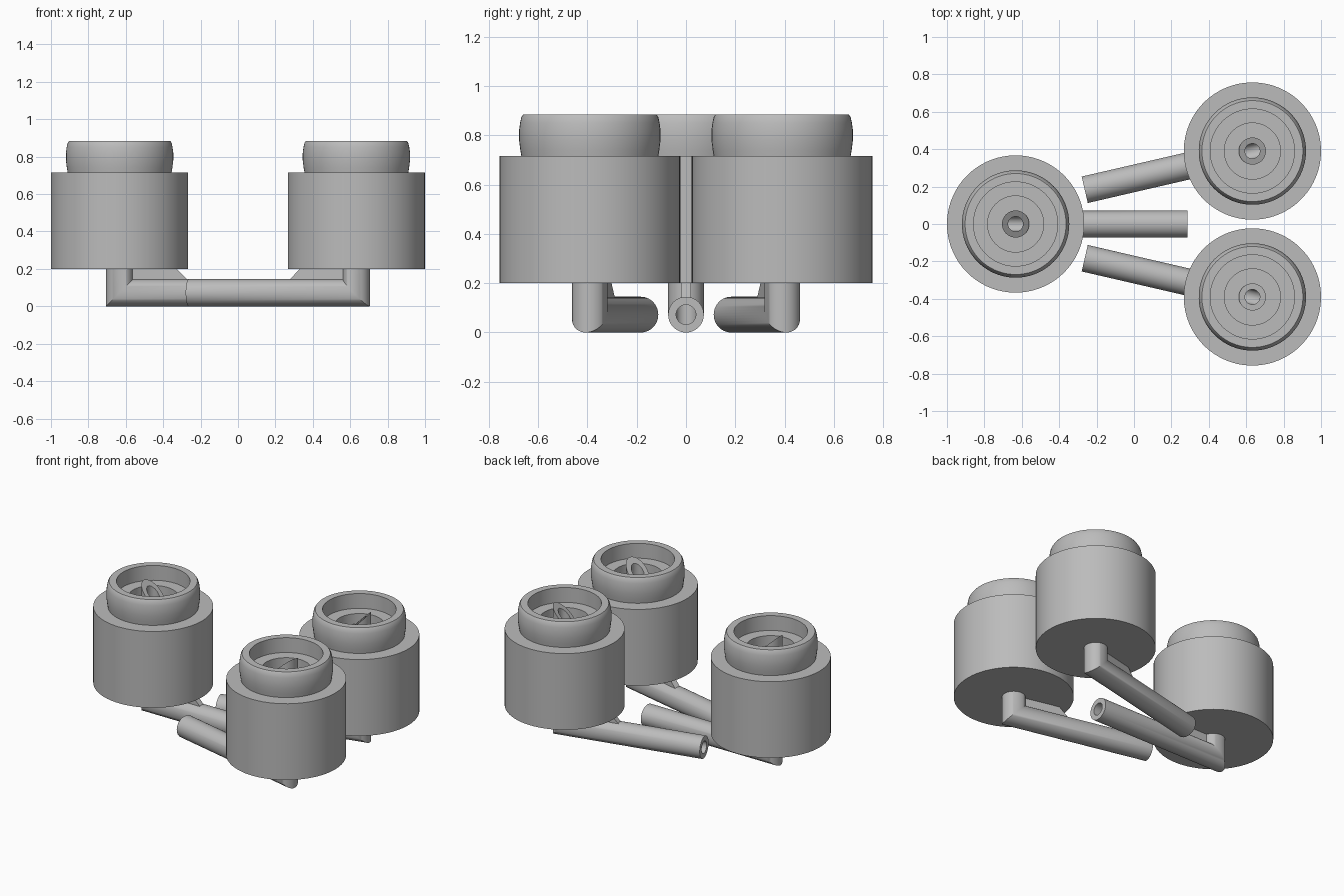
import bpy, bmesh
from math import sin, cos, pi, radians
from mathutils import Matrix

cube = bpy.data.objects.get("Cube")
if cube:
    bpy.data.objects.remove(cube, do_unlink=True)

grey = bpy.data.materials.new("plain_grey")
grey.use_nodes = True
colour = (0.5, 0.5, 0.5, 1)
grey.diffuse_color = colour
grey.node_tree.nodes["Principled BSDF"].inputs["Base Color"].default_value = colour


def make_object(name, bm, place):
    bmesh.ops.recalc_face_normals(bm, faces=bm.faces)
    mesh = bpy.data.meshes.new(name)
    bm.to_mesh(mesh)
    bm.free()
    mesh.materials.append(grey)
    ob = bpy.data.objects.new(name, mesh)
    bpy.context.collection.objects.link(ob)
    ob.matrix_world = place
    bpy.ops.object.select_all(action='DESELECT')
    ob.select_set(True)
    bpy.context.view_layer.objects.active = ob
    bpy.ops.object.shade_smooth_by_angle(angle=radians(35))


def loft(rings):
    """Closed tube of quads joining each ring to the next and the last to the first."""
    bm = bmesh.new()
    loops = [[bm.verts.new(p) for p in ring] for ring in rings]
    n = len(loops[0])
    for a, b in zip(loops, loops[1:] + loops[:1]):
        for i in range(n):
            j = (i + 1) % n
            bm.faces.new((a[i], a[j], b[j], b[i]))
    return bm


def lathe(profile, sides=72):
    angles = [2 * pi * i / sides for i in range(sides)]
    return loft([[(r * cos(t), r * sin(t), z) for t in angles] for r, z in profile])


BORE, PIPE, LENGTH = 0.04, 0.0725, 0.92
PIPE_TOP = 0.80


def pipe_rings(r, sides=40):
    """Open end, mitred elbow and slanted top of a pipe of radius r."""
    circle = [(r * cos(2 * pi * i / sides), r * sin(2 * pi * i / sides))
              for i in range(sides)]
    return [[(LENGTH, y, PIPE + s) for y, s in circle],
            [(s, y, PIPE + s) for y, s in circle],
            [(s, y, PIPE_TOP - s) for y, s in circle]]


def gusset():
    outline = [(0.055, 0.12), (0.385, 0.12), (0.295, 0.21), (0.055, 0.21)]
    bm = bmesh.new()
    face = bm.faces.new([bm.verts.new((x, -0.02, z)) for x, z in outline])
    out = bmesh.ops.extrude_face_region(bm, geom=[face])
    verts = [v for v in out["geom"] if isinstance(v, bmesh.types.BMVert)]
    bmesh.ops.translate(bm, verts=verts, vec=(0, 0.04, 0))
    return bm


body = [(0.06, 0.2), (0.367, 0.2), (0.367, 0.715), (0.06, 0.715)]
collar = [(0.15, 0.705), (0.276, 0.705), (0.282, 0.74), (0.287, 0.78),
          (0.287, 0.82), (0.283, 0.85), (0.278, 0.873), (0.27, 0.885),
          (0.225, 0.885), (0.225, 0.785), (0.15, 0.785)]

# Three identical units, each turned so its pipe runs towards the middle
units = [("right", -0.633, 0, 0),
         ("left_back", 0.633, 0.39, 193),
         ("left_front", 0.633, -0.39, 167)]
for side, x, y, turn in units:
    place = Matrix.Translation((x, y, 0)) @ Matrix.Rotation(radians(turn), 4, 'Z')
    make_object(side + "_drum", lathe(body), place)
    make_object(side + "_collar", lathe(collar), place)
    make_object(side + "_pipe", loft(pipe_rings(PIPE) + pipe_rings(BORE)[::-1]), place)
    make_object(side + "_gusset", gusset(), place)
